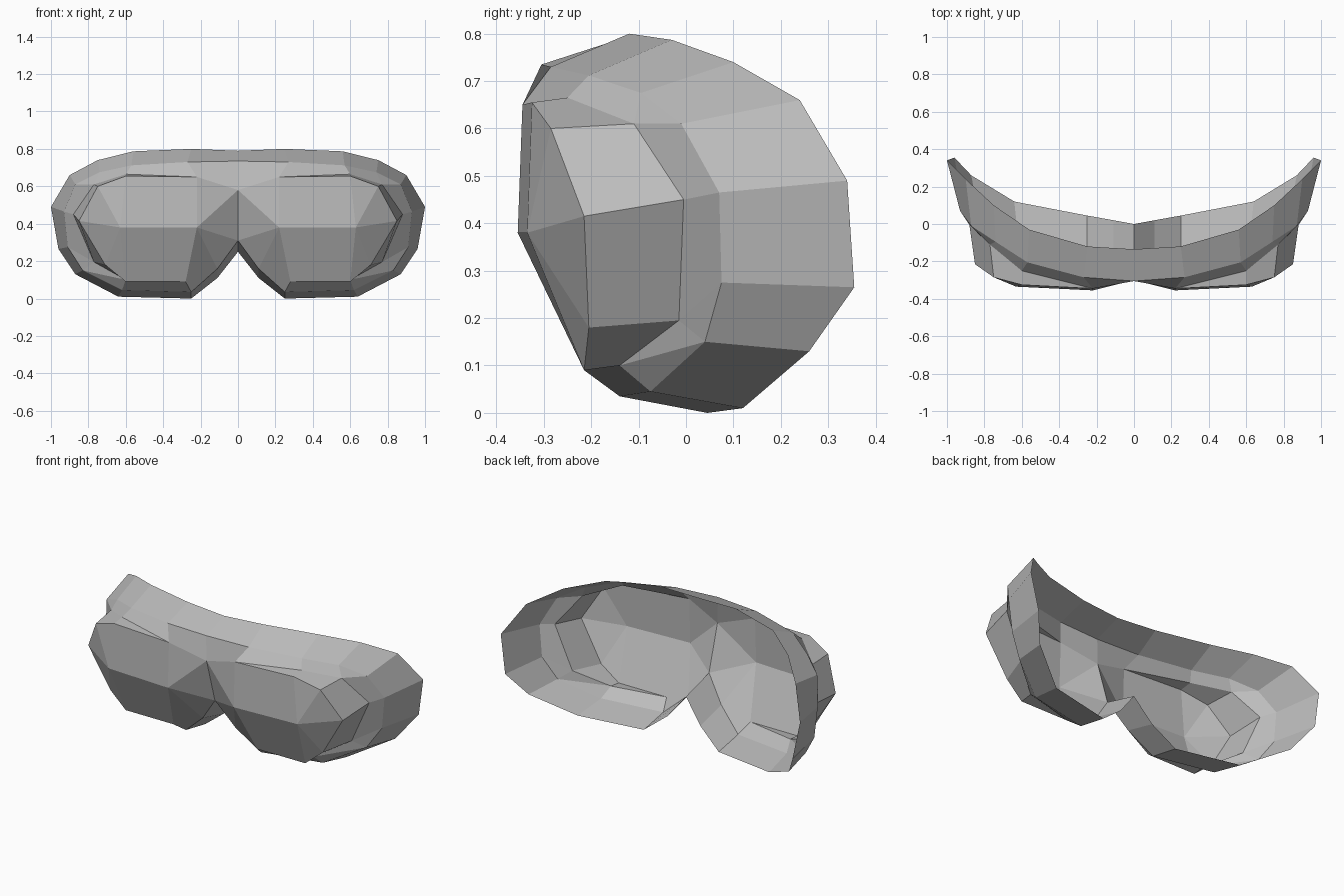
import bpy
import bmesh
from mathutils import Vector

cube = bpy.data.objects.get("Cube")
if cube:
    bpy.data.objects.remove(cube, do_unlink=True)

# Single plain grey material
grey = bpy.data.materials.new("plain_grey")
grey.use_nodes = True
colour = (0.5, 0.5, 0.5, 1)
grey.diffuse_color = colour
grey.node_tree.nodes["Principled BSDF"].inputs["Base Color"].default_value = colour

# Rear rim, from top centre round the outside to the nose
rim = [(0, -.135, .79), (.25, -.12, .8), (.56, -.03, .787), (.75, .1, .74),
       (.9, .24, .66), (1, .34, .49), (.96, .355, .265), (.87, .26, .13),
       (.64, .12, .01), (.25, .045, 0), (.11, .02, .11), (0, 0, .25)]

# Front edge of the band, matching the rim point for point
band = [(0, -.305, .735), (.27, -.285, .73), (.57, -.205, .712), (.74, -.095, .675),
        (.87, -.01, .61), (.93, .07, .465), (.91, .075, .275), (.83, .04, .15),
        (.62, -.075, .045), (.25, -.14, .035), (.11, -.18, .16), (0, -.22, .31)]

# Raised lens: front outline, rear outline (sharing both inner corners), ridge
front = [(.22, -.345, .65), (.6, -.325, .655), (.75, -.285, .6), (.85, -.215, .415),
         (.71, -.205, .18), (.6, -.215, .09), (.28, -.215, .09)]
back = [front[0], (.6, -.25, .665), (.77, -.11, .61), (.88, -.005, .45),
        (.77, -.015, .195), (.6, -.14, .1), front[-1]]
ridge_in, ridge_out = (.22, -.355, .38), (.63, -.335, .38)
nose_top = (0, -.3, .58)


def strip(a, b):
    """Faces joining two outlines of equal length; repeated points collapse."""
    faces = []
    for i in range(len(a) - 1):
        quad = (a[i], a[i + 1], b[i + 1], b[i])
        faces.append(list(dict.fromkeys(quad)))
    return faces


def build(name, faces):
    """Make half a part, face it outwards and mirror it across the middle."""
    bm = bmesh.new()
    verts = {}
    for face in faces:
        for p in face:
            if p not in verts:
                verts[p] = bm.verts.new(p)
        bm.faces.new([verts[p] for p in face])
    bmesh.ops.recalc_face_normals(bm, faces=bm.faces[:])
    bm.normal_update()
    inside = Vector((.4, .3, .4))
    facing = sum(f.normal.dot(f.calc_center_median() - inside) for f in bm.faces)
    if facing < 0:
        bmesh.ops.reverse_faces(bm, faces=bm.faces[:])
    mesh = bpy.data.meshes.new(name)
    bm.to_mesh(mesh)
    bm.free()
    mesh.materials.append(grey)
    obj = bpy.data.objects.new(name, mesh)
    bpy.context.collection.objects.link(obj)
    mirror = obj.modifiers.new("mirror", "MIRROR")
    mirror.use_clip = True
    return obj


# Wraparound band
build("outer_band", strip(rim, band))

# Sloping surround between the band and the lens; corners fan to one lens point
b = back
lens_side = [b[0], b[1], b[2], b[2], b[3], b[4], b[4], b[5], b[6]]
surround = strip(band[1:8] + band[7:9] + band[9:10], lens_side[:1] + lens_side[1:7]
                 + lens_side[7:8] + lens_side[7:8] + lens_side[8:])
build("lens_surround", surround)

# Lens side walls
build("lens_wall", strip(front, back))

# Lens face: two large panels and a fan round the outer end
panels = [(front[0], front[1], ridge_out, ridge_in),
          (ridge_in, ridge_out, front[5], front[6])]
panels += [(front[i], front[i + 1], ridge_out) for i in range(1, 5)]
build("lens_face", panels)

# Nose bridge joining the two lenses
build("nose_bridge", [
    (band[0], band[1], front[0], nose_top),
    (front[0], ridge_in, nose_top),
    (nose_top, ridge_in, band[11]),
    (band[11], ridge_in, band[10]),
    (band[10], ridge_in, front[6], band[9]),
])
